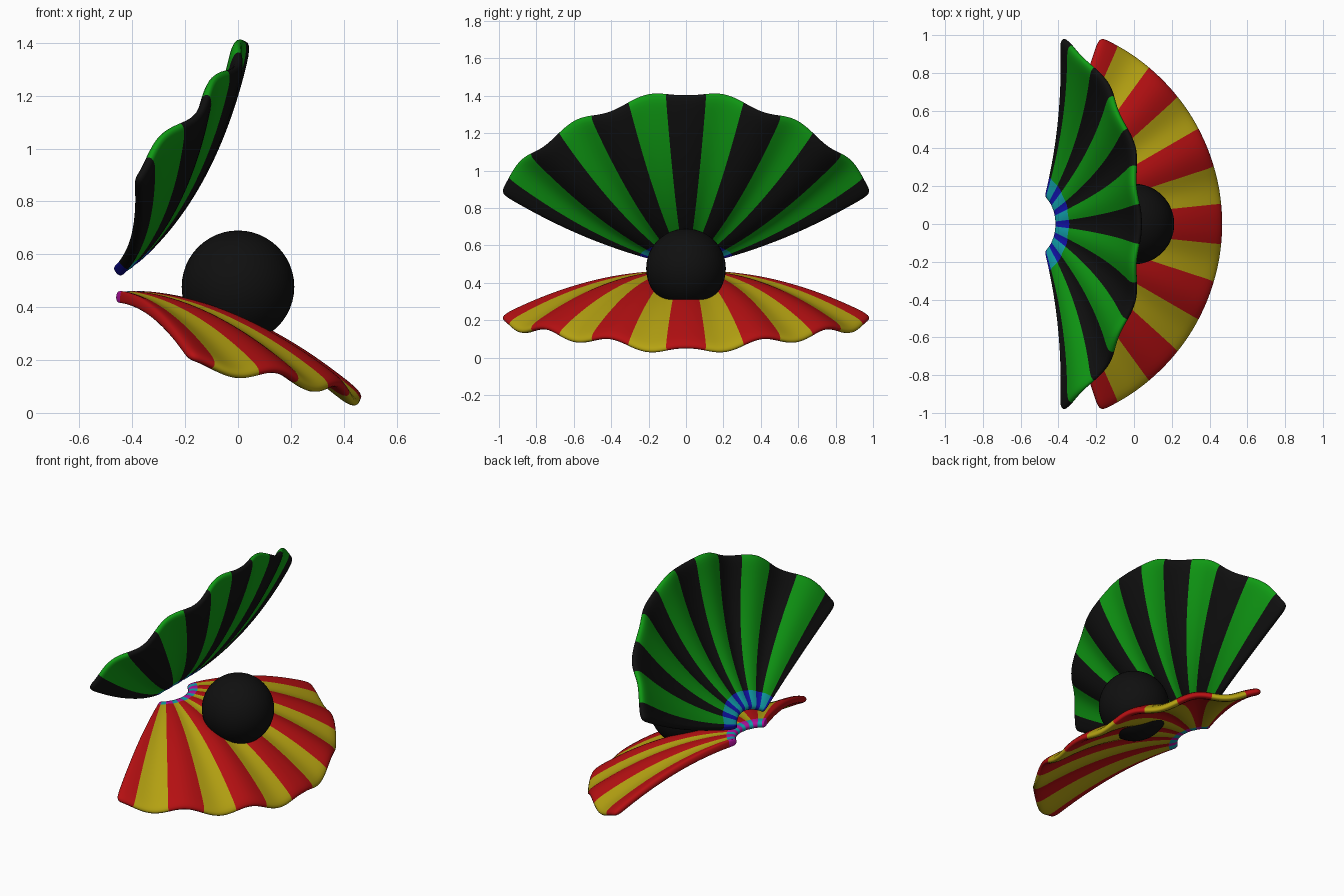
import bpy, bmesh, math
from mathutils import Matrix, Vector

if "Cube" in bpy.data.objects:
    bpy.data.objects.remove(bpy.data.objects["Cube"], do_unlink=True)


def material(name, rgb):
    mat = bpy.data.materials.new(name)
    mat.use_nodes = True
    mat.diffuse_color = (*rgb, 1)
    mat.node_tree.nodes["Principled BSDF"].inputs["Base Color"].default_value = (*rgb, 1)
    return mat


black = material("black", (0.005, 0.005, 0.005))
green = material("green", (0.005, 0.33, 0.007))
red = material("red", (0.46, 0.005, 0.006))
yellow = material("yellow", (0.46, 0.36, 0.006))
blue = material("blue", (0.006, 0.006, 0.42))
cyan = material("cyan", (0.006, 0.36, 0.42))
magenta = material("magenta", (0.46, 0.006, 0.36))

RIBS = 6                # raised ribs across the fan
PER_RIB = 8             # angular faces per rib
RINGS = [0, 0.065, 0.13] + [0.13 + 0.87 * i / 9 for i in range(1, 10)]


def fan_point(t, s):
    """Point on the fan: t runs hinge to rim, s runs -1 to 1 across."""
    a_in, a_out = math.radians(50) * s, math.radians(66.5) * s
    inner = Vector((-0.12 + 0.18 * math.cos(a_in), 0.18 * math.sin(a_in)))
    rim = Vector((-0.157 + 1.085 * math.cos(a_out), 1.085 * math.sin(a_out)))
    p = inner.lerp(rim, t)
    drop = (0.39 - 0.16 * abs(s)) * t ** 1.9
    rib = 0.048 * t * math.sin(math.pi * RIBS / 2 * s) ** 2
    return Vector((p.x, p.y, -drop - rib))


def shell(name, mats, hinge_z, mirrored, tilt, band_rows):
    """Ribbed fan; mats = groove, rib, hinge groove, hinge rib."""
    place = Matrix.Translation((-0.46, 0, hinge_z)) @ Matrix.Rotation(-tilt, 4, 'Y')
    if mirrored:
        place = place @ Matrix.Scale(-1, 4, (0, 0, 1))
    bm = bmesh.new()
    n = RIBS * PER_RIB
    grid = [[bm.verts.new(place @ fan_point(t, 2 * j / n - 1)) for j in range(n + 1)]
            for t in RINGS]
    for i in range(len(RINGS) - 1):
        for j in range(n):
            f = bm.faces.new((grid[i][j], grid[i + 1][j], grid[i + 1][j + 1], grid[i][j + 1]))
            phase = (j + 0.5) / PER_RIB % 1
            on_rib = 0.25 < phase < 0.75
            f.material_index = int(on_rib) + (2 if i < band_rows else 0)
            f.smooth = True
    if mirrored:
        bmesh.ops.reverse_faces(bm, faces=bm.faces[:])
    mesh = bpy.data.meshes.new(name)
    bm.to_mesh(mesh)
    bm.free()
    for m in mats:
        mesh.materials.append(m)
    obj = bpy.data.objects.new(name, mesh)
    bpy.context.collection.objects.link(obj)
    thick = obj.modifiers.new("thickness", 'SOLIDIFY')
    thick.thickness = 0.045
    thick.offset = 0
    soft = obj.modifiers.new("rounding", 'SUBSURF')
    soft.levels = soft.render_levels = 2
    return obj


# Two matching shells, the upper one mirrored and swung open
shell("lower_shell", (red, yellow, magenta, cyan), 0.44, False, 0, 1)
shell("upper_shell", (black, green, blue, cyan), 0.53, True, math.radians(38), 2)

# Pearl resting in the lower shell
bpy.ops.mesh.primitive_uv_sphere_add(segments=48, ring_count=24, radius=0.213,
                                     location=(0, 0, 0.477))
pearl = bpy.context.object
pearl.name = "pearl"
pearl.data.materials.append(black)
bpy.ops.object.shade_smooth()
